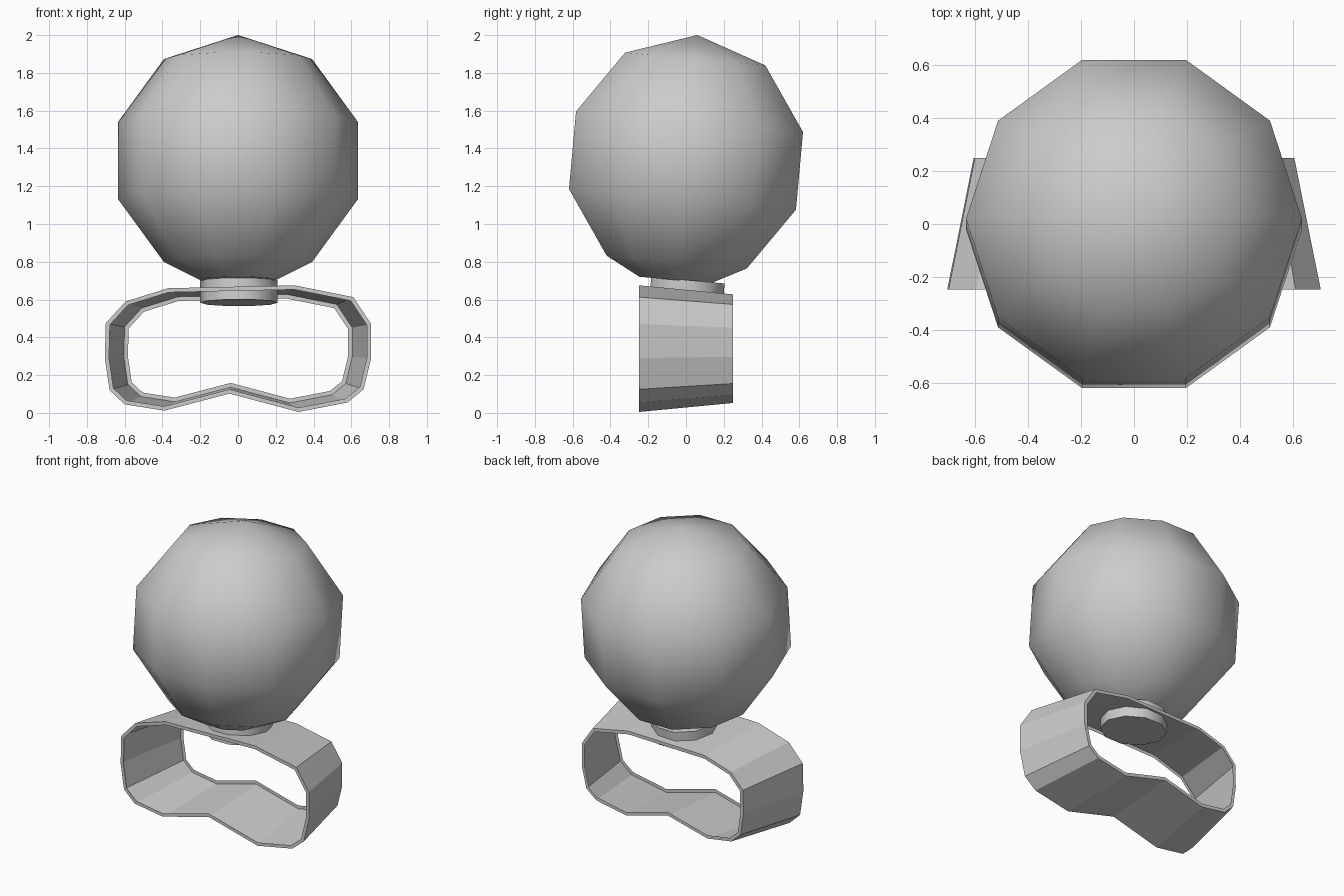
import bpy, math
from mathutils import Vector, Matrix

if "Cube" in bpy.data.objects:
    bpy.data.objects.remove(bpy.data.objects["Cube"])

TILT = Matrix.Rotation(math.radians(-5.2), 4, 'X')


def make_object(name, verts, faces, smooth_quads=False):
    mesh = bpy.data.meshes.new(name)
    mesh.from_pydata(verts, [], faces)
    for poly in mesh.polygons:
        poly.use_smooth = smooth_quads and len(poly.vertices) <= 4
    obj = bpy.data.objects.new(name, mesh)
    bpy.context.collection.objects.link(obj)
    return obj


def bridge(a, b, n):
    return [(a + i, a + (i + 1) % n, b + (i + 1) % n, b + i) for i in range(n)]


def lathe(name, rings, centre, pole=None, n=10):
    """Stack of (radius, z) rings from bottom to top, tilted about its centre."""
    verts = [(r * math.cos(math.tau * i / n), r * math.sin(math.tau * i / n), z)
             for r, z in rings for i in range(n)]
    faces = [tuple(reversed(range(n)))]
    for k in range(len(rings) - 1):
        faces += bridge(k * n, (k + 1) * n, n)
    last = (len(rings) - 1) * n
    if pole is None:
        faces.append(tuple(range(last, last + n)))
    else:
        verts.append((0, 0, pole))
        faces += [(last + i, last + (i + 1) % n, len(verts) - 1) for i in range(n)]
    obj = make_object(name, verts, faces, smooth_quads=True)
    obj.matrix_world = Matrix.Translation(centre) @ TILT
    return obj


# Faceted ball with a small flat seat underneath
R = 0.667
ball_rings = [(0.2, -0.635)]
ball_rings += [(R * math.sin(a), -R * math.cos(a))
               for a in (math.radians(36 * k) for k in range(1, 5))]
lathe("ball", ball_rings, (0, 0, 1.336), pole=R)

# Short round post joining ball and ring
lathe("post", [(0.205, -0.06), (0.205, 0.06)], (0.005, 0.005, 0.643))

# Two-finger ring band: outline at the front, counter-clockwise in x, z
outline = [Vector(p) for p in (
    (0.30, 0.675), (-0.37, 0.66), (-0.595, 0.59), (-0.70, 0.475),
    (-0.705, 0.29), (-0.68, 0.12), (-0.60, 0.045), (-0.39, 0.012),
    (-0.045, 0.102), (0.32, 0.005), (0.58, 0.055), (0.665, 0.125),
    (0.705, 0.29), (0.705, 0.47), (0.61, 0.613))]


def inset(points, d):
    result = []
    for i, p in enumerate(points):
        e1 = (p - points[i - 1]).normalized()
        e2 = (points[(i + 1) % len(points)] - p).normalized()
        n1, n2 = Vector((-e1.y, e1.x)), Vector((-e2.y, e2.x))
        result.append(p + (n1 + n2) * d / (1 + n1.dot(n2)))
    return result


mid = Vector((0, 0.34))
back = [mid + (p - mid) * 0.858 for p in outline]
loops = [(inset(outline, 0.022), -0.248), (outline, -0.248),
         (back, 0.25), (inset(back, 0.022), 0.25)]
n = len(outline)
verts = [(p.x, y, p.y) for pts, y in loops for p in pts]
faces = []
for k in range(3):
    faces += [f[::-1] for f in bridge(k * n, (k + 1) * n, n)]
make_object("ring_band", verts, faces)
